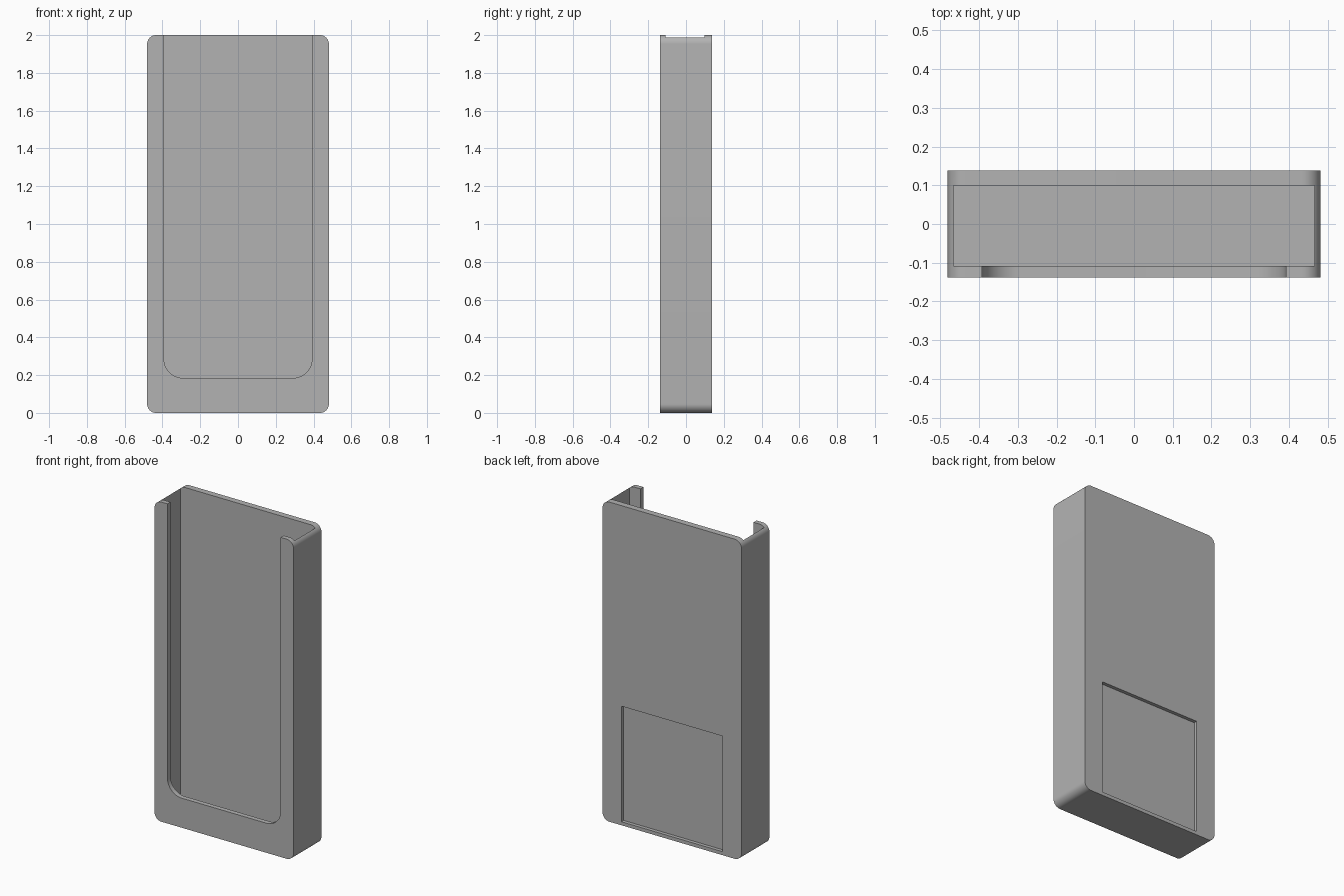
import bpy
import bmesh
from math import radians
from mathutils import Matrix, Vector

if "Cube" in bpy.data.objects:
    bpy.data.objects.remove(bpy.data.objects["Cube"], do_unlink=True)

grey = bpy.data.materials.new("plain_grey")
grey.use_nodes = True
colour = (0.45, 0.45, 0.45, 1)
grey.diffuse_color = colour
grey.node_tree.nodes["Principled BSDF"].inputs["Base Color"].default_value = colour


def block(name, low, high, radius=0, rounded=lambda z: True):
    """Box between two corners, with chosen depth-wise edges rounded."""
    low, high = Vector(low), Vector(high)
    centre = (low + high) / 2
    bm = bmesh.new()
    bmesh.ops.create_cube(bm, size=1, matrix=Matrix.Translation(centre)
                          @ Matrix.Diagonal((*(high - low), 1)))
    if radius:
        edges = [e for e in bm.edges
                 if abs(e.verts[0].co.y - e.verts[1].co.y) > 0.01
                 and rounded(e.verts[0].co.z - centre.z)]
        bmesh.ops.bevel(bm, geom=edges, offset=radius, segments=12,
                        profile=0.5, affect='EDGES')
    mesh = bpy.data.meshes.new(name)
    bm.to_mesh(mesh)
    bm.free()
    mesh.materials.append(grey)
    obj = bpy.data.objects.new(name, mesh)
    bpy.context.collection.objects.link(obj)
    return obj


# Outer shell with four rounded corners
case = block("case", (-0.481, -0.138, 0), (0.481, 0.138, 2), 0.047)

# Hollow inside, front opening and shallow back recess
cutters = [
    block("cavity_cutter", (-0.466, -0.108, 0.02), (0.466, 0.099, 2.2)),
    block("opening_cutter", (-0.392, -0.3, 0.185), (0.392, 0, 2.2), 0.1,
          lambda z: z < 0),
    block("recess_cutter", (-0.35, 0.116, 0.022), (0.35, 0.3, 0.745)),
]
bpy.context.view_layer.objects.active = case
for cutter in cutters:
    cut = case.modifiers.new(cutter.name, 'BOOLEAN')
    cut.operation = 'DIFFERENCE'
    cut.solver = 'EXACT'
    cut.object = cutter
    bpy.ops.object.modifier_apply(modifier=cut.name)
    bpy.data.objects.remove(cutter, do_unlink=True)

# Smooth corners, crisp edges
bpy.ops.object.select_all(action='DESELECT')
case.select_set(True)
bpy.ops.object.shade_smooth_by_angle(angle=radians(30))
